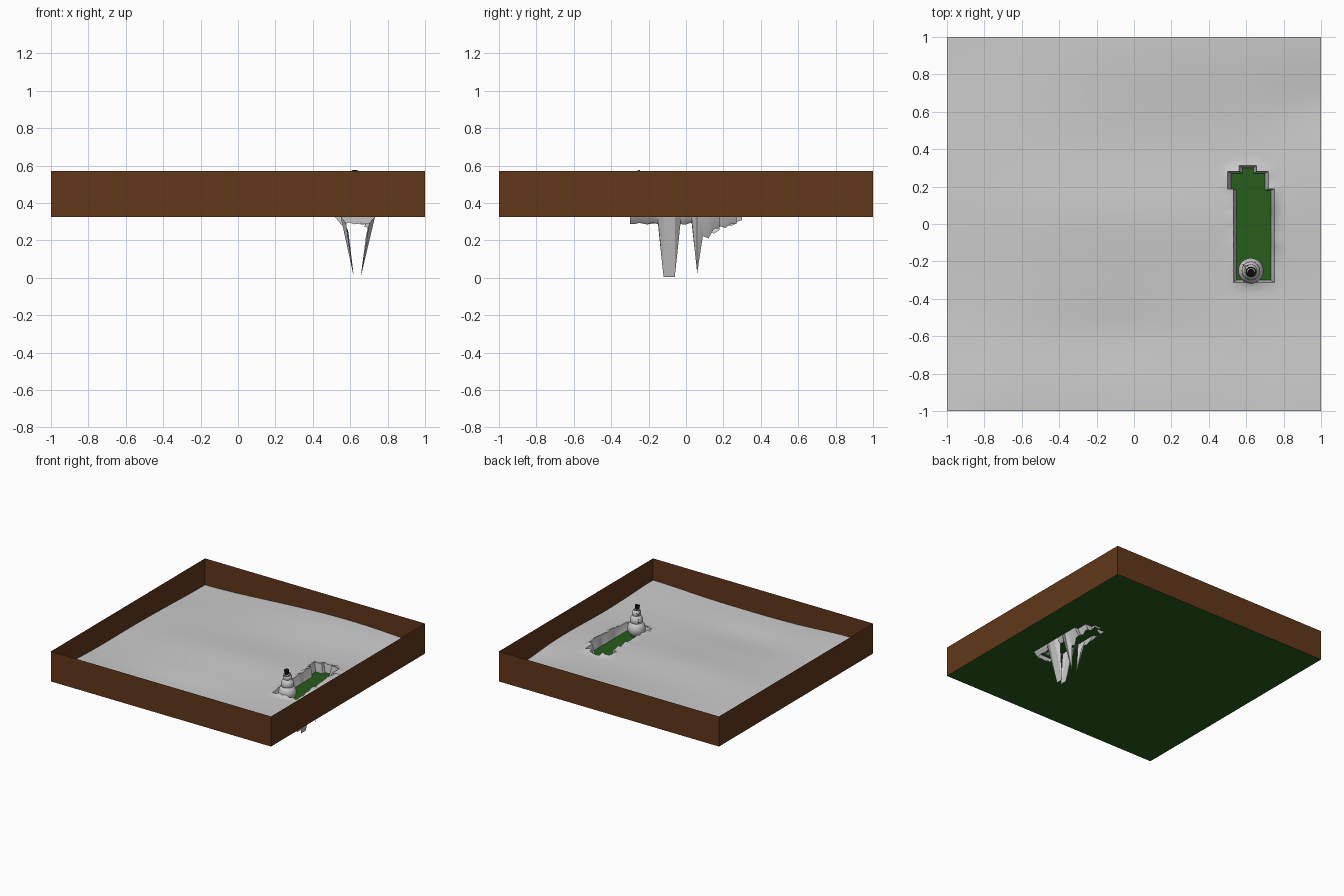
import bpy, bmesh, random
from math import exp, radians
from mathutils import Vector, Matrix

if "Cube" in bpy.data.objects:
    bpy.data.objects.remove(bpy.data.objects["Cube"])

random.seed(4)
FLOOR, TOP = 0.325, 0.572
SX, SY = 0.625, -0.25          # snow figure position


def material(name, color):
    m = bpy.data.materials.new(name)
    m.diffuse_color = (*color, 1)
    m.use_nodes = True
    m.node_tree.nodes["Principled BSDF"].inputs["Base Color"].default_value = m.diffuse_color
    return m


brown = material("wood_brown", (0.12, 0.04, 0.01))
green = material("grass_green", (0.02, 0.11, 0.01))
black = material("coal_black", (0.005, 0.005, 0.005))
orange = material("carrot_orange", (0.8, 0.2, 0.02))


def finish(bm, name, mat=None, smooth=False):
    me = bpy.data.meshes.new(name)
    bm.to_mesh(me)
    bm.free()
    ob = bpy.data.objects.new(name, me)
    bpy.context.collection.objects.link(ob)
    if mat:
        me.materials.append(mat)
    if smooth:
        bpy.ops.object.select_all(action='DESELECT')
        bpy.context.view_layer.objects.active = ob
        ob.select_set(True)
        bpy.ops.object.shade_smooth_by_angle(angle=radians(30))
    return ob


# grass floor
bm = bmesh.new()
bmesh.ops.create_grid(bm, x_segments=1, y_segments=1, size=1)
bmesh.ops.translate(bm, verts=bm.verts, vec=(0, 0, FLOOR))
finish(bm, "grass_floor", green)

# thin wooden frame, open at the top
bm = bmesh.new()
corners = [(-1, -1), (1, -1), (1, 1), (-1, 1)]
low = [bm.verts.new((x, y, FLOOR)) for x, y in corners]
high = [bm.verts.new((x, y, TOP)) for x, y in corners]
for i in range(4):
    j = (i + 1) % 4
    bm.faces.new((low[i], low[j], high[j], high[i]))
finish(bm, "wooden_frame", brown)

# soft bumps of the snow: x, y, spread x, spread y, height
BUMPS = [(0.3, 1.0, 0.7, 0.4, 0.04), (-0.8, -1.0, 0.4, 0.4, 0.03),
         (0.0, 0.05, 0.7, 0.25, 0.02), (0.8, 0.15, 0.4, 0.4, 0.015),
         (-0.1, -0.6, 0.5, 0.2, -0.018), (1.0, -1.0, 0.4, 0.4, 0.02),
         (-1.0, 1.0, 0.5, 0.5, -0.02), (1.0, 0.65, 0.25, 0.2, -0.02)]


def snow_height(x, y):
    return 0.373 + sum(h * exp(-((x - a) / s) ** 2 - ((y - b) / t) ** 2)
                       for a, b, s, t, h in BUMPS)


def in_trench(x, y):
    if not -0.325 < y < 0.31:
        return False
    if y > 0.27:
        return 0.56 < x < 0.66
    if y > 0.19:
        return 0.50 < x < 0.71
    if y > 0.0:
        return 0.54 < x < 0.735
    return 0.54 < x < 0.75


def spike_depth(y):
    if -0.14 < y < -0.05:
        return 0.004
    if 0.05 < y < 0.08:
        return 0.025
    if y > 0.08:
        return min(0.31, 0.2 + (y - 0.08) * 0.5 + random.uniform(-0.01, 0.03))
    return 0.285 + random.uniform(0, 0.012)


def extrude_edges(bm, edges):
    new = bmesh.ops.extrude_edge_only(bm, edges=edges)["geom"]
    verts = [g for g in new if isinstance(g, bmesh.types.BMVert)]
    rim = [g for g in new if isinstance(g, bmesh.types.BMEdge)
           and all(v in verts for v in g.verts)]
    return verts, rim


# snow sheet with a dug trench, ragged sides running below the floor
bm = bmesh.new()
bmesh.ops.create_grid(bm, x_segments=64, y_segments=64, size=1)
for v in bm.verts:
    v.co.z = snow_height(v.co.x, v.co.y)
hole = [f for f in bm.faces if in_trench(*f.calc_center_median().xy)]
bmesh.ops.delete(bm, geom=hole, context='FACES')
edge = [e for e in bm.edges if e.is_boundary
        and max(abs(c) for v in e.verts for c in v.co.xy) < 0.99]
for v in {v for e in edge for v in e.verts}:
    v.co.z += random.uniform(0, 0.02)
verts, edge = extrude_edges(bm, edge)
for v in verts:
    v.co.x += 0.018 if v.co.x < 0.635 else -0.018
    v.co.y *= 0.96
    v.co.z = FLOOR
verts, edge = extrude_edges(bm, edge)
for v in verts:
    v.co.z = spike_depth(v.co.y)
    f = (FLOOR - v.co.z) / FLOOR
    v.co.x = 0.637 + (v.co.x - 0.637) * (1 - 0.8 * f ** 0.4)
finish(bm, "snow_sheet", smooth=True)


# three stacked snow balls
for name, z, r in (("bottom_snowball", 0.388, 0.068),
                   ("middle_snowball", 0.457, 0.049),
                   ("head_snowball", 0.511, 0.034)):
    bm = bmesh.new()
    bmesh.ops.create_uvsphere(bm, u_segments=32, v_segments=16, radius=r)
    bmesh.ops.translate(bm, verts=bm.verts, vec=(SX, SY, z))
    finish(bm, name, smooth=True)


def cone(bm, r1, r2, depth, loc, direction):
    rot = Vector(direction).to_track_quat('Z', 'Y').to_matrix().to_4x4()
    bmesh.ops.create_cone(bm, cap_ends=True, segments=20, radius1=r1,
                          radius2=r2, depth=depth,
                          matrix=Matrix.Translation(loc) @ rot)


# tilted hat
bm = bmesh.new()
up = Vector((0.02, -0.25, 1)).normalized()
base = Vector((SX, SY - 0.005, 0.534))
cone(bm, 0.027, 0.027, 0.004, base, up)
cone(bm, 0.016, 0.019, 0.038, base + up * 0.02, up)
finish(bm, "hat", black, smooth=True)

# carrot nose, eyes and buttons facing the back left
face = Vector((-0.8, 0.6, 0))
side = Vector((0.6, 0.8, 0))
bm = bmesh.new()
cone(bm, 0.006, 0.0, 0.035, Vector((SX, SY, 0.511)) + face * 0.047, face)
finish(bm, "carrot_nose", orange, smooth=True)
bm = bmesh.new()
dots = [(0.03, s * 0.012, 0.521) for s in (-1, 1)]
dots += [(0.046, 0, 0.472), (0.049, 0, 0.455)]
for f, s, z in dots:
    p = Vector((SX, SY, z)) + face * f + side * s
    bmesh.ops.create_icosphere(bm, subdivisions=1, radius=0.004,
                               matrix=Matrix.Translation(p))
finish(bm, "coal_dots", black)
